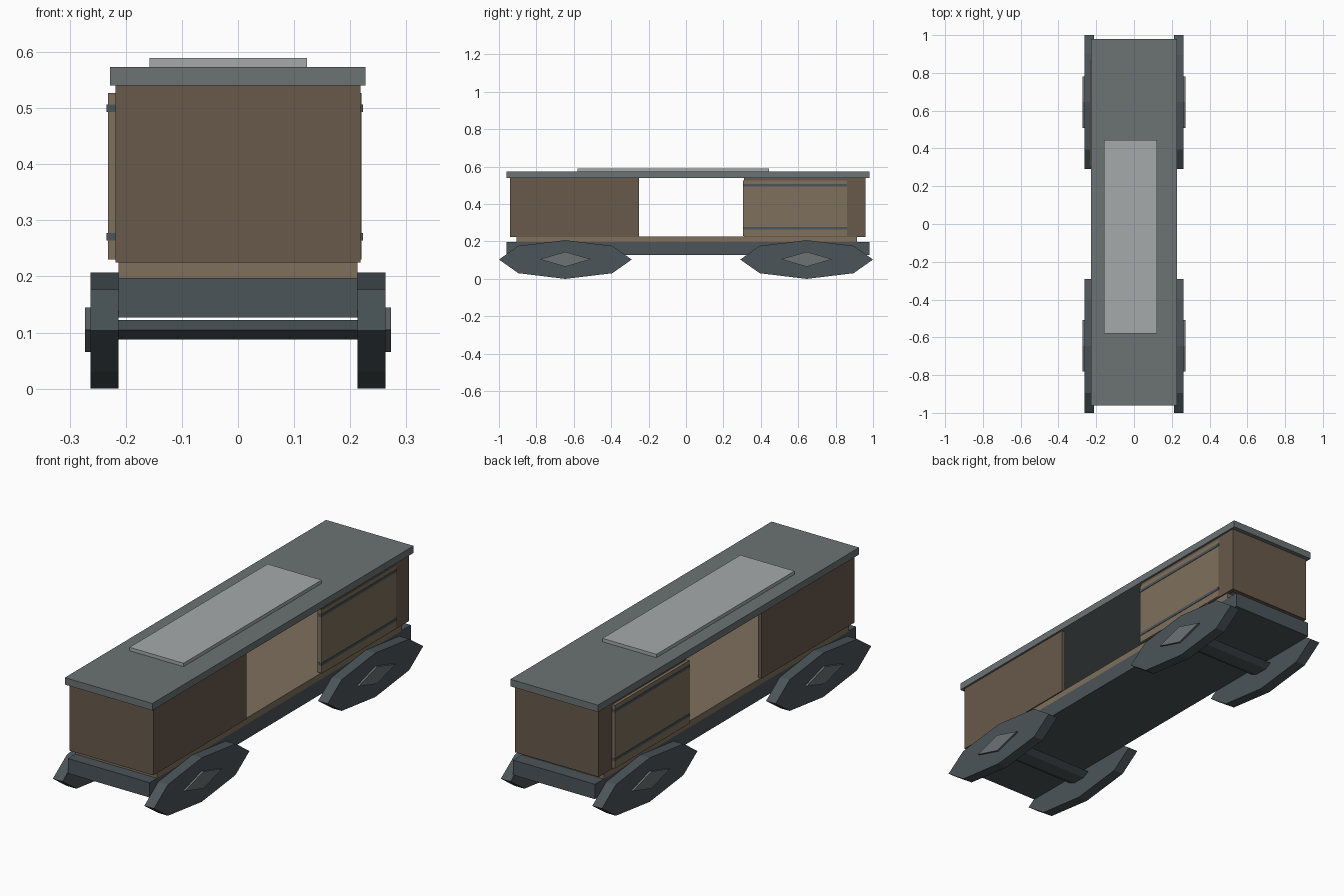
import bpy, math

if "Cube" in bpy.data.objects:
    bpy.data.objects.remove(bpy.data.objects["Cube"])


def material(name, rgb):
    m = bpy.data.materials.new(name)
    m.diffuse_color = (*rgb, 1)
    m.use_nodes = True
    m.node_tree.nodes["Principled BSDF"].inputs["Base Color"].default_value = m.diffuse_color
    return m


BROWN = material("brown_panel", (0.14, 0.10, 0.07))
TAN = material("tan_wood", (0.21, 0.16, 0.11))
DARK = material("dark_steel", (0.07, 0.09, 0.10))
ROOF = material("roof_grey", (0.15, 0.17, 0.175))
LIGHT = material("light_grey", (0.38, 0.40, 0.41))


def mesh_object(name, verts, faces, mat):
    me = bpy.data.meshes.new(name)
    me.from_pydata(verts, [], faces)
    me.materials.append(mat)
    ob = bpy.data.objects.new(name, me)
    bpy.context.collection.objects.link(ob)
    return ob


def box(name, x, y, z, mat):
    x, y, z = sorted(x), sorted(y), sorted(z)
    verts = [(a, b, c) for a in x for b in y for c in z]
    faces = [(0, 1, 3, 2), (4, 6, 7, 5), (0, 4, 5, 1),
             (2, 3, 7, 6), (0, 2, 6, 4), (1, 5, 7, 3)]
    return mesh_object(name, verts, faces, mat)


def prism(name, x, cy, cz, ry, rz, n, mat):
    """Stretched n-sided prism lying along x, with corners fore and aft."""
    x = sorted(x)
    ang = [2 * math.pi * i / n for i in range(n)]
    verts = [(a, cy + ry * math.cos(t), cz + rz * math.sin(t)) for a in x for t in ang]
    faces = [tuple(reversed(range(n))), tuple(range(n, 2 * n))]
    faces += [(i, (i + 1) % n, n + (i + 1) % n, n + i) for i in range(n)]
    return mesh_object(name, verts, faces, mat)


# Underframe and floor
box("chassis", (-0.213, 0.213), (-0.96, 0.98), (0.127, 0.197), DARK)
box("floor", (-0.213, 0.213), (-0.905, 0.915), (0.197, 0.226), TAN)

# Hollow body: end walls and side walls around the open doorways
WALL = (0.225, 0.54)
box("front_wall", (-0.218, 0.218), (-0.94, -0.92), WALL, BROWN)
box("back_wall", (-0.218, 0.218), (0.94, 0.96), WALL, BROWN)
for s, side in ((-1, "left"), (1, "right")):
    box(side + "_front_wall", (s * 0.200, s * 0.218), (-0.92, -0.25), WALL, BROWN)
    box(side + "_back_wall", (s * 0.200, s * 0.218), (0.31, 0.94), WALL, BROWN)

# Sliding doors with rails, the right one sitting nearly flush
for side, inner, outer, rail in (("left", -0.218, -0.232, -0.234),
                                 ("right", 0.200, 0.2205, 0.2225)):
    box(side + "_door", (inner, outer), (0.305, 0.86), (0.23, 0.527), TAN)
    for z, label in ((0.271, "lower"), (0.50, "upper")):
        box(f"{side}_{label}_rail", (inner, rail), (0.304, 0.861),
            (z - 0.0065, z + 0.0065), DARK)

# Roof and raised walkway
box("roof", (-0.228, 0.227), (-0.96, 0.98), (0.54, 0.573), ROOF)
box("roof_walkway", (-0.158, 0.123), (-0.58, 0.445), (0.573, 0.589), LIGHT)

# Wheelsets: octagonal wheels, diamond hubs, faceted axles
for cy, end in ((-0.645, "front"), (0.645, "back")):
    prism(end + "_axle", (-0.22, 0.22), cy, 0.105, 0.068, 0.0196, 6, DARK)
    for s, side in ((-1, "left"), (1, "right")):
        prism(f"{end}_{side}_wheel", (s * 0.213, s * 0.263), cy, 0.1035, 0.355, 0.1035, 8, DARK)
        prism(f"{end}_{side}_hub", (s * 0.255, s * 0.2725), cy, 0.105, 0.137, 0.04, 4, ROOF)
